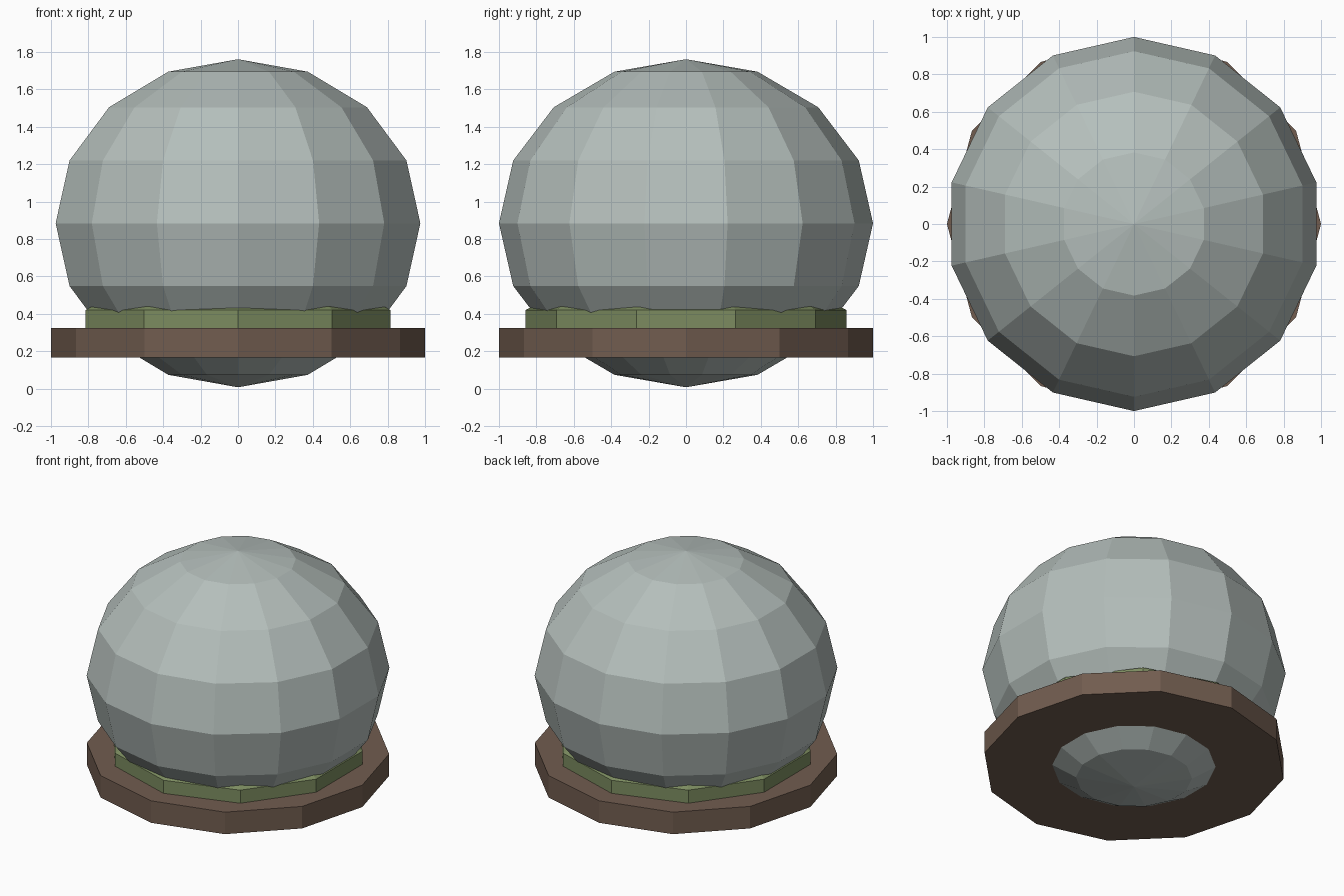
import bpy, bmesh
from math import sin, cos, tau

if "Cube" in bpy.data.objects:
    bpy.data.objects.remove(bpy.data.objects["Cube"])


def material(name, rgb):
    mat = bpy.data.materials.new(name)
    mat.diffuse_color = (*rgb, 1)
    mat.use_nodes = True
    mat.node_tree.nodes["Principled BSDF"].inputs["Base Color"].default_value = mat.diffuse_color
    return mat


def add_object(name, bm, mat):
    bmesh.ops.recalc_face_normals(bm, faces=bm.faces[:])
    mesh = bpy.data.meshes.new(name)
    bm.to_mesh(mesh)
    bm.free()
    mesh.materials.append(mat)
    obj = bpy.data.objects.new(name, mesh)
    bpy.context.collection.objects.link(obj)
    return obj


def lathe(name, sides, profile, mat):
    """Stack flat-sided rings of (radius, z), first vertex on +y, capped at both ends."""
    bm = bmesh.new()
    rings = [[bm.verts.new((r * sin(tau * i / sides), r * cos(tau * i / sides), z))
              for i in range(sides)] for r, z in profile]
    for low, high in zip(rings, rings[1:]):
        for i in range(sides):
            j = (i + 1) % sides
            bm.faces.new((low[i], low[j], high[j], high[i]))
    bm.faces.new(rings[0])
    bm.faces.new(rings[-1])
    return add_object(name, bm, mat)


grey = material("pale_grey", (0.46, 0.52, 0.50))
green = material("olive_green", (0.20, 0.26, 0.115))
brown = material("brown", (0.165, 0.108, 0.078))

# Faceted ball, slightly squashed
bm = bmesh.new()
bmesh.ops.create_uvsphere(bm, u_segments=14, v_segments=8, radius=1)
for v in bm.verts:
    v.co.z = v.co.z * 0.877 + 0.884
add_object("ball", bm, grey)

# Twelve-sided base plate around the lower part of the ball
lathe("base_plate", 12, [(1.0, 0.165), (1.0, 0.325)], brown)

# Ten-sided collar with a sloping top edge
lathe("collar", 10, [(0.857, 0.30), (0.857, 0.42), (0.78, 0.463)], green)
